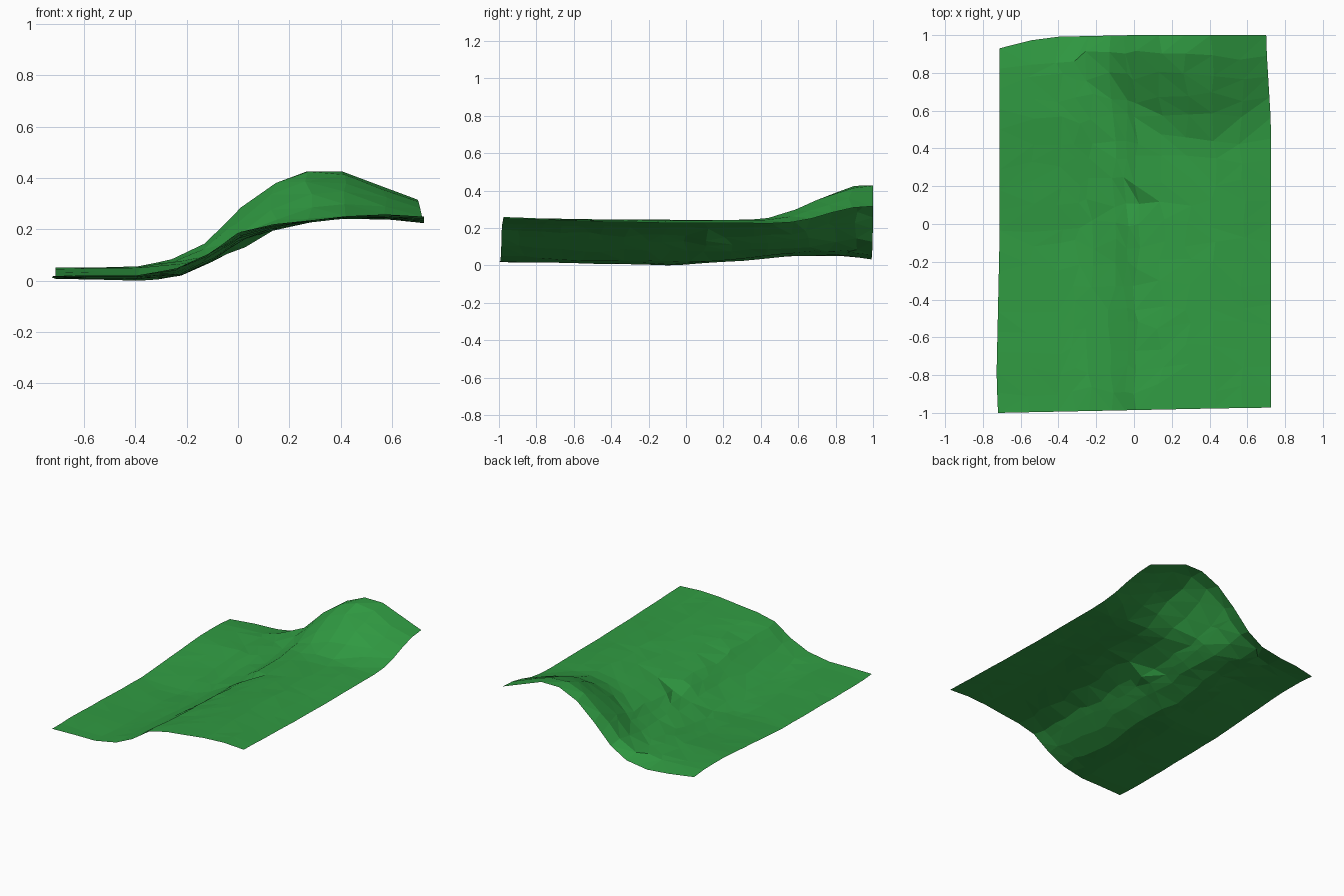
import bpy
import bmesh
import math
import random
from mathutils import noise, Vector

random.seed(4)

cube = bpy.data.objects.get("Cube")
if cube:
    bpy.data.objects.remove(cube)

# Cross-sections: heights along x for the front edge, the middle, the hill and the back edge
STATIONS = [-.72, -.55, -.40, -.24, -.12, .01, .14, .28, .42, .57, .72]
FRONT = [.022, .025, .025, .05, .11, .195, .225, .24, .257, .26, .255]
MIDDLE = [.012, .01, .006, .017, .07, .165, .207, .235, .248, .245, .23]
HILL = [.055, .055, .055, .095, .155, .29, .39, .437, .432, .375, .32]
BACK = [.045, .04, .036, .06, .13, .26, .37, .43, .43, .375, .32]

# How strongly the hill and the low ground have risen at each y
HILL_RISE = [(.38, 0), (.53, .17), (.63, .43), (.77, .74), (.93, 1)]
LOW_RISE = [(0, 0), (.2, .3), (.4, .6), (.6, 1)]


def ramp(points, t):
    """Straight-line interpolation through (position, value) pairs."""
    if t <= points[0][0]:
        return points[0][1]
    for (a, va), (b, vb) in zip(points, points[1:]):
        if t <= b:
            return va + (vb - va) * (t - a) / (b - a)
    return points[-1][1]


def section(heights, x):
    return ramp(list(zip(STATIONS, heights)), x)


def height(x, y):
    middle = section(MIDDLE, x)
    if y > .93:
        t = (y - .93) / .07
        return section(HILL, x) * (1 - t) + section(BACK, x) * t
    # Foot of the hill curves back on both sides
    bend = .8 * (x - .35) ** 2 * max(0, min(1, (.93 - y) / .3))
    hill = ramp(HILL_RISE, y - min(bend, .12))
    low = ramp(LOW_RISE, y)
    side = max(0, min(1, (x + .35) / .3))
    rise = low * (1 - side) + hill * side
    front = max(0, (-y - .1) / .9) ** 1.3
    z = middle + (section(HILL, x) - middle) * rise
    z += (section(FRONT, x) - middle) * front
    # Small notch in the slope
    z -= .035 * math.exp(-((x - .01) ** 2 + (y - .09) ** 2) / .004)
    # Gentle unevenness, strongest on the bank
    bank = .004 + .008 * math.exp(-(x / .2) ** 2)
    return z + bank * noise.noise(Vector((x * 6, y * 5, 1)))


def outline(x, y):
    """Pull the rectangle to the slightly uneven border."""
    left = ramp([(-1, -.72), (-.8, -.728), (-.05, -.712), (1, -.712)], y)
    right = ramp([(.53, .725), (.9, .703), (1, .70)], y)
    front = ramp([(-.72, -1), (.4, -.977), (.72, -.972)], x)
    back = ramp([(-.72, .93), (-.48, .99), (0, 1), (.72, 1)], x)
    u, v = (x + .72) / 1.44, (y + 1) / 2
    return left + (right - left) * u, front + (back - front) * v


# Terrain sheet: an irregular grid of flat triangles
XS = [-.72, -.55, -.40, -.31, -.24, -.12, -.05, .01, .14, .28, .42, .57, .72]
ROWS = 18
bm = bmesh.new()
grid = []
for j in range(ROWS + 1):
    row = []
    for i, gx in enumerate(XS):
        x, y = gx, -1 + 2 * j / ROWS
        if 0 < i < len(XS) - 1 and 0 < j < ROWS:
            x += random.uniform(-.02, .02)
            y += random.uniform(-.03, .03)
        px, py = outline(x, y)
        row.append(bm.verts.new((px, py, max(0, height(x, y)))))
    grid.append(row)

for j in range(ROWS):
    for i in range(len(XS) - 1):
        a, b = grid[j][i], grid[j][i + 1]
        c, d = grid[j + 1][i + 1], grid[j + 1][i]
        # Split along the flatter diagonal
        if abs(a.co.z - c.co.z) < abs(b.co.z - d.co.z):
            bm.faces.new((a, b, c))
            bm.faces.new((a, c, d))
        else:
            bm.faces.new((a, b, d))
            bm.faces.new((b, c, d))

# Rest the sheet on the ground
lowest = min(v.co.z for v in bm.verts)
bmesh.ops.translate(bm, verts=bm.verts, vec=(0, 0, -lowest))

mesh = bpy.data.meshes.new("grass_terrain")
bm.to_mesh(mesh)
bm.free()
terrain = bpy.data.objects.new("grass_terrain", mesh)
bpy.context.collection.objects.link(terrain)

# Grass colour
GREEN = (.03, .33, .055, 1)
grass = bpy.data.materials.new("grass_green")
grass.use_nodes = True
grass.diffuse_color = GREEN
grass.node_tree.nodes["Principled BSDF"].inputs["Base Color"].default_value = GREEN
mesh.materials.append(grass)
